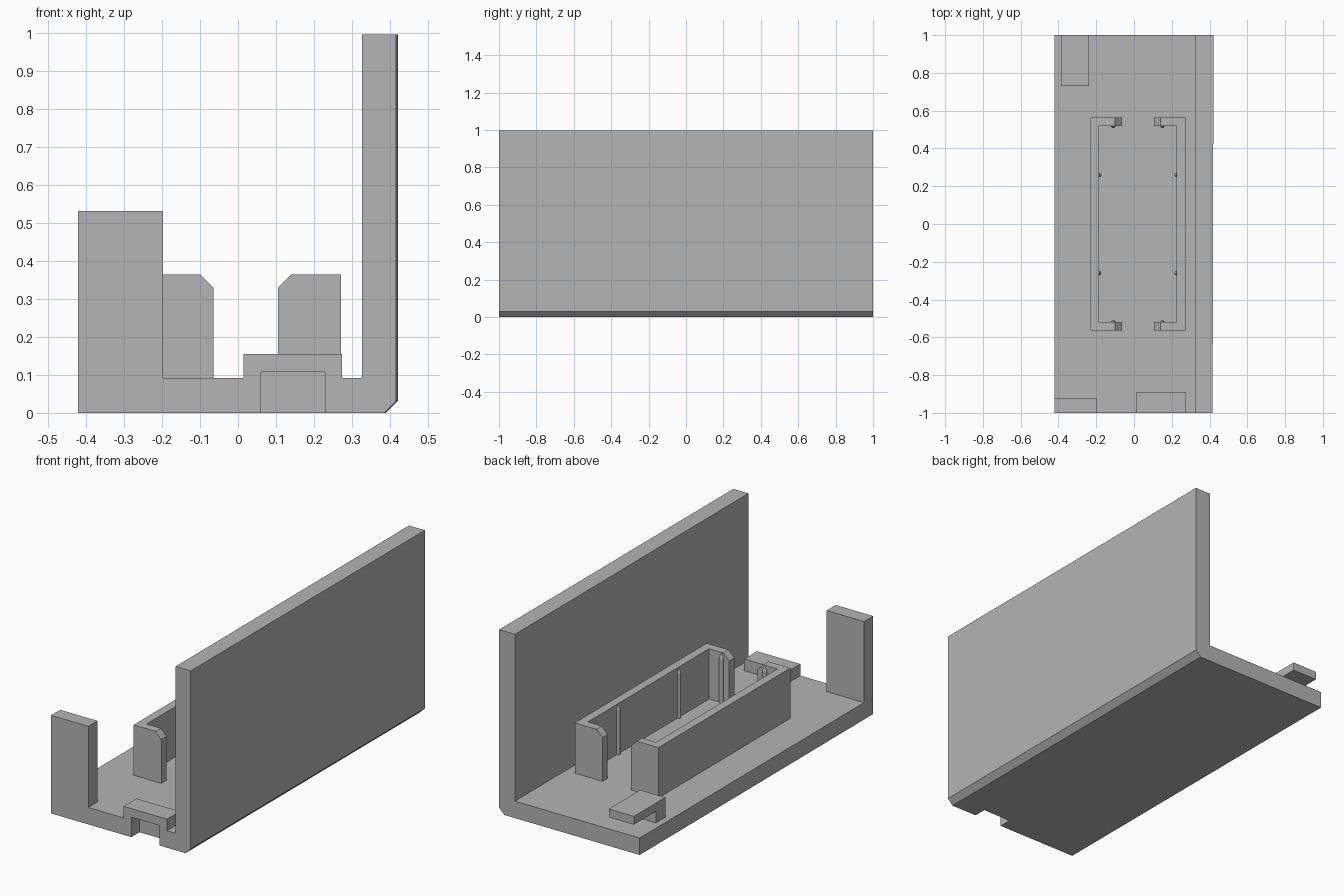
import bpy, bmesh
from mathutils import Vector

if "Cube" in bpy.data.objects:
    bpy.data.objects.remove(bpy.data.objects["Cube"])

grey = bpy.data.materials.new("light_grey")
grey.diffuse_color = (0.46, 0.46, 0.46, 1)
grey.use_nodes = True
grey.node_tree.nodes["Principled BSDF"].inputs["Base Color"].default_value = grey.diffuse_color

FLOOR = 0.092      # top of the base plate
HOLDER_X = 0.0205  # centre line of the holder
HOLDER_TOP = 0.365


def finish(name, bm):
    bmesh.ops.recalc_face_normals(bm, faces=bm.faces[:])
    mesh = bpy.data.meshes.new(name)
    bm.to_mesh(mesh)
    bm.free()
    mesh.materials.append(grey)
    obj = bpy.data.objects.new(name, mesh)
    bpy.context.collection.objects.link(obj)
    return obj


def prism(points, offset):
    """Extrude a closed 3D outline along an offset."""
    bm = bmesh.new()
    face = bm.faces.new([bm.verts.new(p) for p in points])
    new = bmesh.ops.extrude_face_region(bm, geom=[face])["geom"]
    verts = [g for g in new if isinstance(g, bmesh.types.BMVert)]
    bmesh.ops.translate(bm, verts=verts, vec=Vector(offset))
    return bm


def along_y(name, profile, y0, y1):
    return finish(name, prism([(x, y0, z) for x, z in profile], (0, y1 - y0, 0)))


def along_x(name, profile, x0, x1):
    return finish(name, prism([(x0, y, z) for y, z in profile], (x1 - x0, 0, 0)))


def box(name, x0, x1, y0, y1, z0, z1):
    return along_y(name, [(x0, z0), (x1, z0), (x1, z1), (x0, z1)], y0, y1)


def cut(obj, cutter):
    mod = obj.modifiers.new("notch", 'BOOLEAN')
    mod.operation = 'DIFFERENCE'
    mod.solver = 'EXACT'
    mod.object = cutter
    bpy.context.view_layer.objects.active = obj
    bpy.ops.object.modifier_apply(modifier=mod.name)


# Base plate and tall side wall, outer lower edge chamfered
body = along_y("base_and_wall", [(-0.422, 0), (0.39, 0), (0.421, 0.031), (0.421, 0.997),
                                 (0.326, 0.997), (0.326, FLOOR), (-0.422, FLOOR)], -1, 1)
# outer face leans in very slightly towards the front
for v in body.data.vertices:
    if v.co.y < 0 and v.co.x > 0.38:
        v.co.x -= 0.005

# Front bridge with a notch running through the plate below it
bridge = box("front_bridge", 0.014, 0.274, -1, -0.89, FLOOR, 0.155)
cutter = box("notch_cutter", 0.06, 0.229, -1.1, -0.93, -0.1, 0.108)
cut(body, cutter)
cut(bridge, cutter)
bpy.data.objects.remove(cutter)

# Front corner post
box("corner_post", -0.422, -0.198, -1, -0.922, FLOOR, 0.532)

# Rear hook: foot with an overhanging tongue
along_x("rear_hook", [(0.73, FLOOR), (0.81, FLOOR), (0.81, 0.155), (1, 0.155),
                      (1, 0.2), (0.73, 0.2)], -0.387, -0.237)

for side, label in ((-1, "left"), (1, "right")):
    # C-shaped holder wall with chamfered tips
    outer, inner, tip = (HOLDER_X + side * d for d in (0.251, 0.205, 0.085))
    plan = [(outer, -0.565), (tip, -0.565), (tip, -0.52), (inner, -0.52),
            (inner, 0.52), (tip, 0.52), (tip, 0.565), (outer, 0.565)]
    bm = prism([(x, y, FLOOR) for x, y in plan], (0, 0, HOLDER_TOP - FLOOR))
    tips = [e for e in bm.edges if all(abs(v.co.x - tip) < 1e-4 and v.co.z > 0.3
                                       for v in e.verts)]
    bmesh.ops.bevel(bm, geom=tips, offset=0.035, segments=1, affect='EDGES')
    finish(label + "_holder_wall", bm)

    # Thin grip ribs with pointed tops
    bm = bmesh.new()
    spots = [(inner, y) for y in (-0.26, 0.26)]
    spots += [(HOLDER_X + side * 0.13, y) for y in (-0.52, 0.52)]
    for x, y in spots:
        for r_top, z0, z1 in ((0.012, FLOOR, 0.335), (0, 0.335, HOLDER_TOP - 0.002)):
            made = bmesh.ops.create_cone(bm, cap_ends=r_top > 0, segments=12,
                                         radius1=0.012, radius2=r_top, depth=z1 - z0)
            bmesh.ops.translate(bm, verts=made["verts"], vec=(x, y, (z0 + z1) / 2))
    bmesh.ops.remove_doubles(bm, verts=bm.verts[:], dist=0.0005)
    finish(label + "_grip_ribs", bm)
